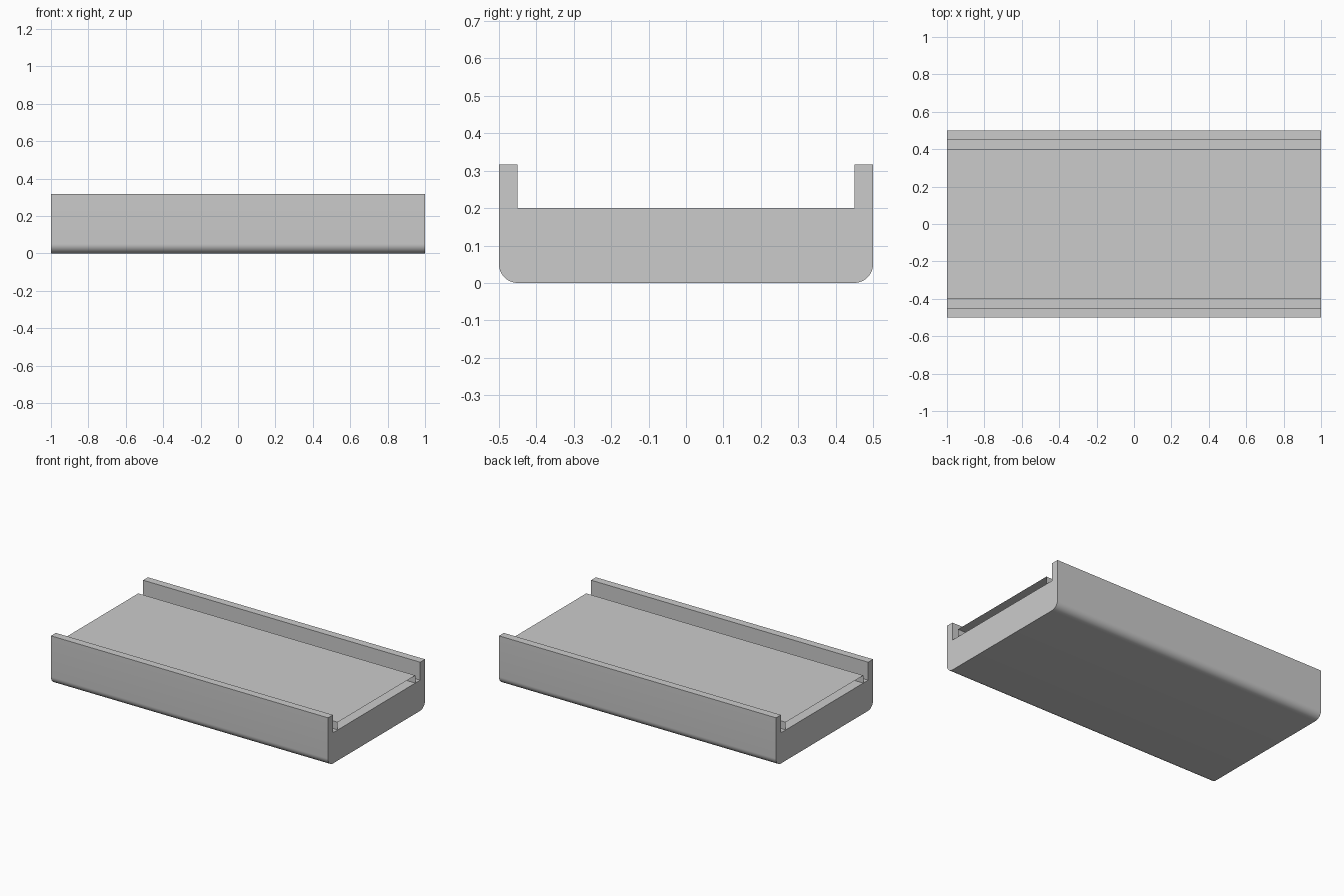
import bpy, bmesh, math

if "Cube" in bpy.data.objects:
    bpy.data.objects.remove(bpy.data.objects["Cube"])

HALF_LEN, HALF_W, RADIUS = 1.0, 0.5, 0.05
WALL_IN, FLOOR_Z, RIM_Z = 0.45, 0.2, 0.317
DECK_HALF, DECK_Z = 0.4, 0.25


def extrude_profile(name, points, closed):
    """Sweep a (y, z) profile along x; closed profiles get end caps."""
    bm = bmesh.new()
    left, right = ([bm.verts.new((x, y, z)) for y, z in points]
                   for x in (-HALF_LEN, HALF_LEN))
    n = len(points)
    for i in range(n if closed else n - 1):
        j = (i + 1) % n
        bm.faces.new((left[i], left[j], right[j], right[i]))
    if closed:
        bm.faces.new(left)
        bm.faces.new(right[::-1])
        bmesh.ops.recalc_face_normals(bm, faces=bm.faces[:])
    mesh = bpy.data.meshes.new(name)
    bm.to_mesh(mesh)
    bm.free()
    obj = bpy.data.objects.new(name, mesh)
    bpy.context.collection.objects.link(obj)
    return obj


# Tray body: right half of the section, mirrored to the left
steps = 10
half = []
for i in range(steps + 1):
    a = -math.pi / 2 + math.pi / 2 * i / steps
    half.append((HALF_W - RADIUS + RADIUS * math.cos(a),
                 RADIUS + RADIUS * math.sin(a)))
half += [(HALF_W, RIM_Z), (WALL_IN, RIM_Z), (WALL_IN, FLOOR_Z)]
section = half + [(-y, z) for y, z in reversed(half)]
tray = extrude_profile("tray_body", section, True)
bpy.context.view_layer.objects.active = tray
tray.select_set(True)
bpy.ops.object.shade_smooth_by_angle(angle=math.radians(30))

# Raised deck: thin open-ended cover resting on the tray floor
extrude_profile("raised_deck", [(DECK_HALF, FLOOR_Z), (DECK_HALF, DECK_Z),
                                (-DECK_HALF, DECK_Z), (-DECK_HALF, FLOOR_Z)][::-1], False)
